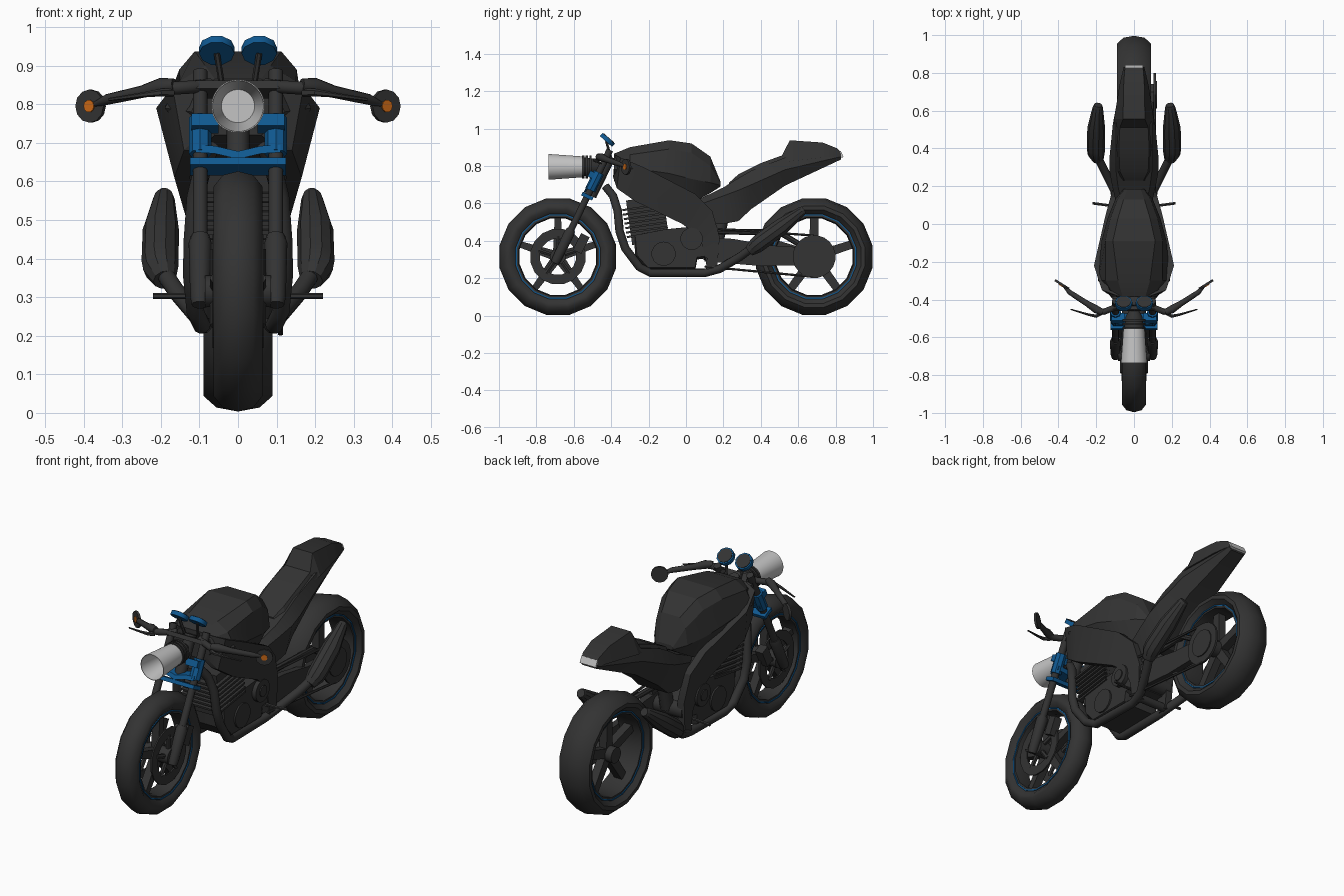
import bpy, bmesh, math
from mathutils import Vector, Matrix

if "Cube" in bpy.data.objects:
    bpy.data.objects.remove(bpy.data.objects["Cube"])


def material(name, rgb):
    m = bpy.data.materials.new(name)
    m.diffuse_color = (*rgb, 1)
    m.use_nodes = True
    m.node_tree.nodes["Principled BSDF"].inputs["Base Color"].default_value = m.diffuse_color
    return m


DARK = material("charcoal", (0.033, 0.033, 0.033))
BLUE = material("blue", (0.005, 0.098, 0.28))
GREY = material("light grey", (0.55, 0.55, 0.55))
ORANGE = material("orange", (0.60, 0.14, 0.008))


def finish(name, bm, mat, mirror=False, smooth=30):
    bmesh.ops.remove_doubles(bm, verts=bm.verts, dist=1e-5)
    bmesh.ops.recalc_face_normals(bm, faces=bm.faces)
    me = bpy.data.meshes.new(name)
    bm.to_mesh(me)
    bm.free()
    for p in me.polygons:
        p.use_smooth = True
    me.set_sharp_from_angle(angle=math.radians(smooth))
    me.materials.append(mat)
    ob = bpy.data.objects.new(name, me)
    bpy.context.collection.objects.link(ob)
    if mirror:
        ob.modifiers.new("Mirror", 'MIRROR')
    return ob


def loft(name, rings, mat, mirror=False, smooth=25):
    """Skin a list of rings that all have the same point count, with end caps."""
    bm = bmesh.new()
    vs = [[bm.verts.new(p) for p in r] for r in rings]
    n = len(vs[0])
    for a, b in zip(vs, vs[1:]):
        for i in range(n):
            j = (i + 1) % n
            bm.faces.new((a[i], a[j], b[j], b[i]))
    bm.faces.new(vs[0])
    bm.faces.new(vs[-1])
    return finish(name, bm, mat, mirror, smooth)


def tube(name, pts, r, mat=DARK, sides=10, mirror=False, smooth=40):
    pts = [Vector(p) for p in pts]
    rs = r if isinstance(r, (list, tuple)) else [r] * len(pts)
    ref, rings = None, []
    for i, p in enumerate(pts):
        t = (pts[min(i + 1, len(pts) - 1)] - pts[max(i - 1, 0)]).normalized()
        if ref is None:
            ref = Vector((1, 0, 0)) if abs(t.x) < 0.7 else Vector((0, 0, 1))
        ref = (ref - t * ref.dot(t)).normalized()
        side = t.cross(ref)
        rings.append([p + rs[i] * (ref * math.cos(k * math.tau / sides) + side * math.sin(k * math.tau / sides))
                      for k in range(sides)])
    return loft(name, rings, mat, mirror, smooth)


def lathe(name, prof, c, axis='X', segs=16, mat=DARK, closed=False, mirror=False, smooth=30):
    """Revolve (along, radius) points about an axis through c."""
    bm = bmesh.new()
    vs = []
    for k in range(segs):
        a = (k + 0.5) * math.tau / segs
        u, v = math.cos(a), math.sin(a)
        vs.append([bm.verts.new(Vector(c) + Vector((h, r * u, r * v) if axis == 'X' else (r * u, h, r * v)))
                   for h, r in prof])
    m = len(prof)
    for k in range(segs):
        a, b = vs[k], vs[(k + 1) % segs]
        for i in range(m if closed else m - 1):
            j = (i + 1) % m
            pts = [a[i], a[j], b[j], b[i]]
            if prof[i][1] == 0:
                pts = [a[i], a[j], b[j]]
            elif prof[j][1] == 0:
                pts = [a[i], a[j], b[i]]
            bm.faces.new(pts)
    return finish(name, bm, mat, mirror, smooth)


def disc(name, x0, x1, r, yz, mat=DARK, segs=16, mirror=False, hole=0):
    prof = [(x0, hole), (x0, r), (x1, r), (x1, hole)]
    return lathe(name, prof, (0, *yz), segs=segs, mat=mat, closed=hole > 0, mirror=mirror)


def box(name, c, size, tilt=0, mat=DARK, mirror=False):
    bm = bmesh.new()
    bmesh.ops.create_cube(bm, size=1, matrix=Matrix.Translation(c) @ Matrix.Rotation(math.radians(tilt), 4, 'X')
                          @ Matrix.Diagonal((*size, 1)))
    return finish(name, bm, mat, mirror)


def prism(name, yz, x0, x1, mat=DARK, mirror=False):
    return loft(name, [[(x, y, z) for y, z in yz] for x in (x0, x1)], mat, mirror)


def body(name, sections, mat=DARK):
    """Symmetric loft along y; each section is y plus right-hand (x, z) points from top to bottom."""
    return loft(name, [[(x, y, z) for x, z in s] + [(-x, y, z) for x, z in reversed(s)]
                       for y, s in sections], mat, smooth=18)


# Wheels: tyre, rim, blue pinstripe, spokes and hub
def wheel(tag, y, hw, hub, tip):
    c = (0, y, 0.315)
    half = [(.72, .232), (1, .255), (1, .276), (.62, .307), (0, .3175)]
    prof = [(hw * x, r) for x, r in half] + [(-hw * x, r) for x, r in half[-2::-1]]
    lathe(tag + "_tyre", prof, c, closed=True, smooth=40)
    w = hw * .72
    lathe(tag + "_rim", [(w, .24), (w, .214), (0, .208), (-w, .214), (-w, .24)], c, closed=True)
    disc(tag + "_rim_stripe", w, w + .004, .230, c[1:], BLUE, mirror=True, hole=.224)
    for k in range(5):
        a = math.radians(90 + 72 * k)
        d, s = Vector((0, math.cos(a), math.sin(a))), Vector((0, -math.sin(a), math.cos(a)))
        loft(tag + "_spoke", [[Vector(c) + d * r + s * (i * b) + Vector((j * .022, 0, 0))
                               for i, j in ((-1, -1), (1, -1), (1, 1), (-1, 1))]
                              for r, b in ((.02, .026), (.21, tip))], DARK)
    disc(tag + "_hub", -hub, hub, .042, c[1:])


wheel("front_wheel", -.685, .064, .085, .017)
wheel("rear_wheel", .685, .09, .06, .022)
disc("front_brake_disc", .058, .066, .150, (-.685, .315), mirror=True, hole=.098)
for k in range(5):
    a = math.radians(90 + 72 * k)
    u = Vector((0, math.cos(a), math.sin(a)))
    tube("brake_disc_arm", [Vector((.061, -.685, .315)) + u * r for r in (.02, .11)], .012, sides=6, mirror=True)
box("brake_caliper", (.075, -.56, .385), (.045, .05, .10), -26, mirror=True)

# Front fork with blue clamps
TILT = -26


def fork(z, x=.098, dy=0):
    return (x, -.685 + .29 * (z - .315) / .595 + dy, z)


tube("fork_upper_tube", [fork(.40), fork(.885)], .019, mirror=True)
tube("fork_lower_slider", [fork(.28), fork(.30), fork(.44), fork(.46)], [.022, .026, .030, .024], mirror=True)
tube("fork_sleeve", [fork(.67), fork(.765)], .029, BLUE, 8, mirror=True)
box("lower_clamp", fork(.638, 0), (.25, .065, .020), TILT, BLUE)
loft("middle_clamp", [[fork(z + dz, x, dy) for dz, dy in ((-.010, -.03), (-.010, .03), (.010, .03), (.010, -.03))]
                      for x, z in ((-.11, .685), (-.06, .682), (0, .668), (.06, .682), (.11, .685))], BLUE)
box("headlight_bracket", fork(.750, .085, -.025), (.07, .045, .035), TILT, BLUE, mirror=True)
box("upper_clamp", fork(.838, 0), (.22, .06, .022), TILT)
tube("steering_stem", [fork(.64, 0, .02), fork(.85, 0, .02)], .030)

# Headlight: open grey cone on a ribbed dark housing
lathe("headlight_cone", [(-.555, 0), (-.555, .056), (-.735, .069), (-.735, .066), (-.565, .043), (-.565, 0)],
      (0, 0, .795), 'Y', 48, GREY)
for i in range(3):
    lathe("headlight_rib", [(0, 0), (0, .062), (.012, .062), (.012, 0)], (0, -.556 + i * .02, .795), 'Y', 24)
lathe("headlight_housing", [(-.555, 0), (-.555, .052), (-.49, .045), (-.45, .02), (-.45, 0)], (0, 0, .795), 'Y', 20)

# Gauges
for s in (-1, 1):
    c, n = Vector((s * .055, -.42, .94)), Vector((0, .66, .75))
    tube("gauge_body", [c - n * .012, c + n * .010], .046, BLUE, 10)
    tube("gauge_face", [c + n * .010, c + n * .013], .039, DARK, 10)
    tube("gauge_stalk", [c - n * .01, (s * .04, -.40, .84)], .008, sides=6)

# Handlebars, levers, bar-end mirrors with orange lenses
tube("handlebar", [(.07, -.42, .85), (.11, -.445, .845), (.16, -.465, .842), (.20, -.455, .842)], .017, mirror=True)
tube("handgrip", [(.165, -.468, .850), (.20, -.452, .846), (.25, -.42, .832), (.34, -.362, .812), (.37, -.33, .80)],
     [.017, .022, .016, .014, .007], mirror=True)
tube("hand_lever", [(.17, -.47, .83), (.20, -.488, .83), (.24, -.48, .825), (.335, -.452, .812)],
     [.012, .010, .007, .004], sides=6, mirror=True)
c, n = Vector((.382, -.32, .795)), Vector((.53, -.85, 0))
tube("bar_end_mirror", [c - n * .006, c + n * .006], .043, sides=12, mirror=True)
tube("mirror_lens", [c + n * .006, c + n * .010], .016, ORANGE, 10, mirror=True)

# Fuel tank
body("fuel_tank", [
    (-.385, [(.06, .865), (.10, .84), (.12, .78), (.06, .72)]),
    (-.30, [(.085, .90), (.15, .86), (.19, .79), (.10, .68)]),
    (-.09, [(.112, .937), (.152, .89), (.172, .76), (.10, .60)]),
    (.03, [(.085, .920), (.125, .87), (.14, .73), (.08, .60)]),
    (.13, [(.055, .85), (.088, .80), (.10, .71), (.06, .655)]),
    (.185, [(.035, .715), (.05, .705), (.055, .697), (.04, .690)])])

# Frame: wide side beam leaning in at the bottom, sweeping down behind the engine
beam = [(-.39, .74, .08, -.38, .86, .09), (-.37, .68, .14, -.35, .845, .17), (-.27, .61, .165, -.22, .79, .212),
        (-.02, .49, .13, .05, .65, .15), (.07, .42, .118, .14, .56, .125), (.10, .34, .11, .18, .42, .115),
        (.115, .22, .11, .165, .23, .11)]
loft("frame_beam", [[(xa, ya, za), (xb, yb, zb), (xb - .04, yb, zb), (xa - .04, ya, za)]
                    for ya, za, xa, yb, zb, xb in beam], DARK, mirror=True)
tube("frame_cross_tube", [(-.11, .14, .245), (.11, .14, .245)], .022)

# Seat unit: base, cushion, tail hump and grey rear light
body("seat_base", [
    (.0, [(.03, .595), (.04, .588), (.03, .58)]),
    (.09, [(.06, .632), (.09, .60), (.07, .49)]),
    (.20, [(.085, .685), (.115, .64), (.09, .49)]),
    (.28, [(.095, .735), (.13, .67), (.09, .505)]),
    (.35, [(.095, .775), (.13, .70), (.08, .57)]),
    (.53, [(.095, .845), (.112, .78), (.07, .695)]),
    (.83, [(.05, .858), (.055, .85), (.04, .835)])])
body("seat_cushion", [
    (.23, [(.05, .71), (.07, .69)]), (.28, [(.075, .755), (.093, .72)]),
    (.40, [(.08, .815), (.097, .78)]), (.51, [(.075, .855), (.092, .82)])])
body("tail_hump", [
    (.51, [(.075, .85), (.10, .82)]), (.555, [(.058, .937), (.105, .825)]),
    (.73, [(.055, .925), (.078, .845)]), (.81, [(.05, .893), (.06, .85)]), (.828, [(.046, .875), (.052, .845)])])
box("rear_light", (0, .829, .862), (.096, .012, .036), 25, GREY)

# Engine: crankcase, finned cylinder and round covers
loft("crankcase", [[(x, y * k, z + dz * (z < .36)) for y, z in
                    ((-.28, .43), (-.27, .31), (-.21, .245), (.05, .245), (.06, .30), (.14, .31), (.15, .40), (.08, .48), (-.12, .46))]
                   for x, k, dz in ((-.105, .97, .012), (-.08, 1, 0), (.08, 1, 0), (.105, .97, .012))], DARK)
box("cylinder", (0, -.205, .51), (.19, .20, .24), 8)
for i in range(7):
    box("cooling_fin", (0, -.205 - i * .004, .435 + i * .024), (.225, .225, .011), 8)
disc("engine_cover", .10, .128, .060, (.03, .41), mirror=True, segs=14)
disc("engine_cover_cap", .128, .134, .030, (.03, .41), mirror=True, segs=10)
disc("clutch_cover", .09, .114, .065, (-.12, .33), mirror=True, segs=14)

# Exhaust on each side
tube("exhaust_pipe", [(.07, -.43, .69), (.09, -.39, .64), (.11, -.365, .56), (.118, -.355, .45), (.12, -.325, .36),
                      (.11, -.25, .26), (.095, -.19, .228), (.09, .10, .228), (.105, .18, .25), (.16, .29, .315),
                      (.20, .37, .375)], .023, mirror=True)
tube("muffler", [(.19, .34, .345), (.20, .375, .375), (.202, .40, .395), (.200, .51, .475), (.192, .615, .555),
                 (.19, .63, .565)],
     [.030, .046, .048, .047, .028, .022], sides=10, mirror=True, smooth=30)
tube("foot_peg", [(.10, .10, .305), (.145, .10, .303), (.22, .11, .303)], .008, sides=6, mirror=True)

# Single-sided swingarm, rear sprocket and chain
prism("swingarm", [(.10, .42), (.10, .29), (.40, .265), (.70, .27), (.74, .315), (.70, .36), (.45, .375), (.25, .41)],
      .07, .104)
tube("swingarm_pivot", [(-.10, .14, .36), (.11, .14, .36)], .045)
tube("rear_axle", [(.02, .685, .315), (.118, .685, .315)], .045, sides=12)
disc("rear_sprocket", .104, .116, .115, (.685, .315), segs=20)
disc("sprocket_cap", .116, .122, .075, (.685, .315), segs=14)
for za, zb in ((.468, .428), (.262, .207)):
    tube("chain_run", [(.11, .10, za), (.11, .685, zb)], .007, sides=6)
tube("swingarm_brace", [(.08, .13, .45), (.09, .50, .445), (.09, .64, .36)], .016, sides=8)
tube("shock_absorber", [(0, .16, .36), (0, .20, .54)], .035)
